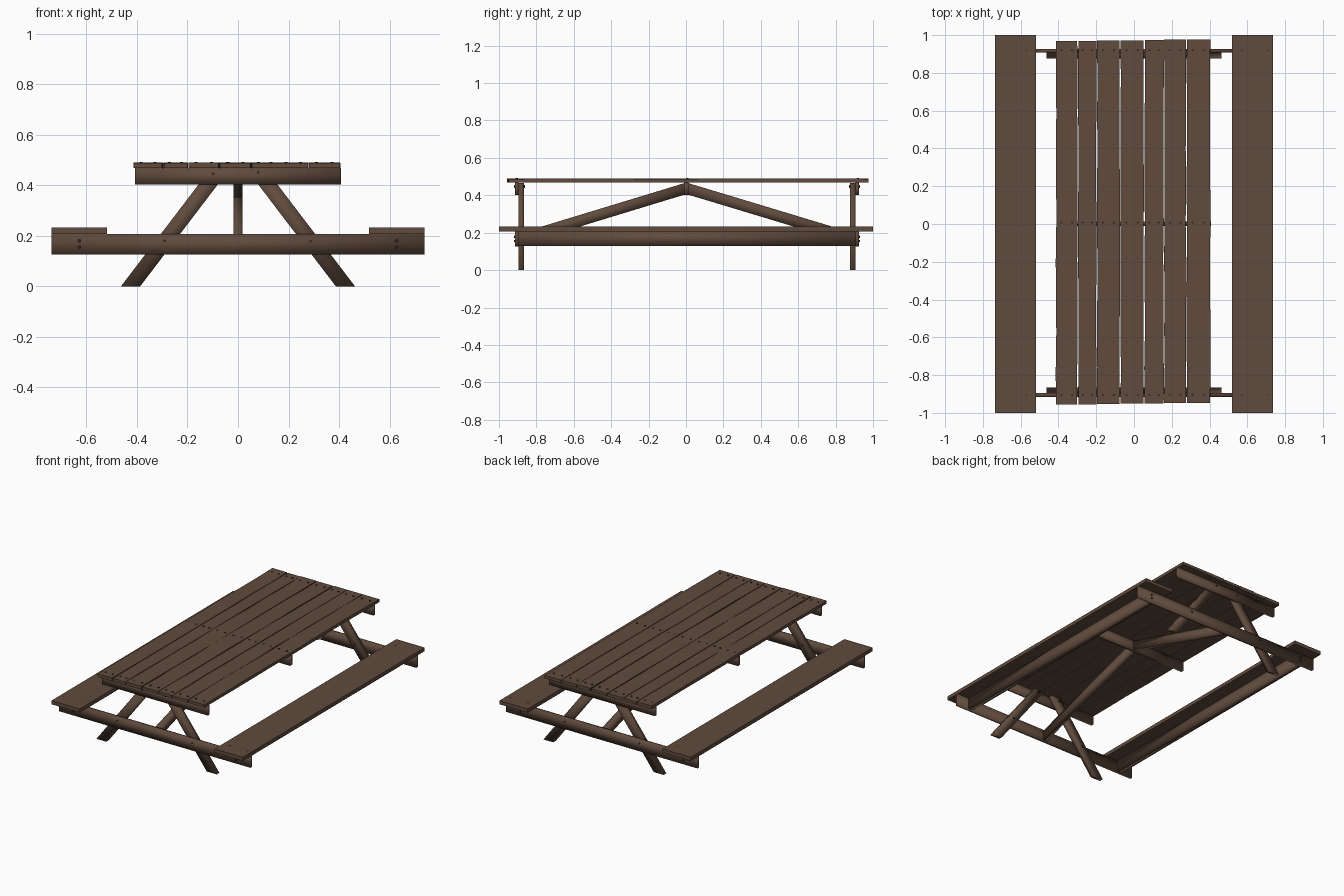
import bpy, bmesh, math, random
from mathutils import Vector, Matrix

if "Cube" in bpy.data.objects:
    bpy.data.objects.remove(bpy.data.objects["Cube"])

random.seed(4)


def material(name, rgb):
    m = bpy.data.materials.new(name)
    m.diffuse_color = (*rgb, 1)
    m.use_nodes = True
    m.node_tree.nodes["Principled BSDF"].inputs["Base Color"].default_value = m.diffuse_color
    return m


WOOD = material("brown_wood", (0.118, 0.070, 0.047))
METAL = material("dark_screw", (0.035, 0.022, 0.016))


def finish(name, bm, mat, smooth=False):
    bmesh.ops.recalc_face_normals(bm, faces=bm.faces)
    for f in bm.faces:
        f.smooth = smooth
    me = bpy.data.meshes.new(name)
    bm.to_mesh(me)
    bm.free()
    me.materials.append(mat)
    ob = bpy.data.objects.new(name, me)
    bpy.context.collection.objects.link(ob)
    return ob


def prism(name, outline, offset, smooth=True):
    """Extrude a flat outline of 3D points along an offset vector."""
    bm = bmesh.new()
    face = bm.faces.new([bm.verts.new(p) for p in outline])
    ext = bmesh.ops.extrude_face_region(bm, geom=[face])
    bmesh.ops.translate(bm, vec=offset,
                        verts=[v for v in ext["geom"] if isinstance(v, bmesh.types.BMVert)])
    return finish(name, bm, WOOD, smooth)


def box(name, x, y, z, smooth=True):
    outline = [(x[0], y[0], z[0]), (x[1], y[0], z[0]), (x[1], y[1], z[0]), (x[0], y[1], z[0])]
    return prism(name, outline, (0, 0, z[1] - z[0]), smooth)


def heads(name, points, axis, radius, depth):
    """Small screw or bolt heads at the given centres."""
    bm = bmesh.new()
    rot = Vector((0, 0, 1)).rotation_difference(Vector(axis)).to_matrix().to_4x4()
    for p in points:
        bmesh.ops.create_cone(bm, cap_ends=True, segments=8, radius1=radius, radius2=radius,
                              depth=depth, matrix=Matrix.Translation(p) @ rot)
    return finish(name, bm, METAL)


# Table top planks, slightly uneven along their length
PLANKS = [(-0.413, -0.299), (-0.295, -0.200), (-0.195, -0.076), (-0.071, 0.051),
          (0.056, 0.156), (0.161, 0.275), (0.280, 0.403)]
for i, (x0, x1) in enumerate(PLANKS):
    y0, y1 = -0.956 + 0.0015 * i, 0.968 + 0.0015 * i
    bm = bmesh.new()
    rings = []
    for k in range(11):
        y = y0 + (y1 - y0) * k / 10
        a, b = x0 + random.uniform(-0.002, 0.002), x1 + random.uniform(-0.002, 0.002)
        t = 0.489 + random.uniform(-0.0015, 0.0015)
        rings.append([bm.verts.new(p) for p in
                      ((a, y, 0.468), (b, y, 0.468), (b, y, t), (a, y, t))])
    for r, s in zip(rings, rings[1:]):
        for j in range(4):
            bm.faces.new((r[j], r[(j + 1) % 4], s[(j + 1) % 4], s[j]))
    bm.faces.new(rings[0])
    bm.faces.new(rings[-1])
    finish(f"table_plank_{i + 1}", bm, WOOD)

# Screws through the planks, two per plank in three rows
heads("plank_screws",
      [(x0 + (x1 - x0) * f, y, 0.4895) for x0, x1 in PLANKS for f in (0.25, 0.75)
       for y in (-0.905, 0.008, 0.920)], (0, 0, 1), 0.006, 0.006)

# Bench seats with a stiffening rail beneath each
for side, s in (("left", -1), ("right", 1)):
    box(f"{side}_seat", sorted((s * 0.519, s * 0.737)), (-1, 1), (0.207, 0.232), False)
    box(f"{side}_seat_rail", (s * 0.628 - 0.016, s * 0.628 + 0.016), (-0.896, 0.906), (0.13, 0.207))
heads("seat_screws", [(s * x, y, 0.2315) for s in (-1, 1) for x in (0.57, 0.71)
                      for y in (-0.905, 0.920)], (0, 0, 1), 0.004, 0.003)

# End frames: table bearer, seat bearer and crossing legs
for end, outer, inner, foot in (("front", -0.915, -0.896, -0.866), ("back", 0.926, 0.907, 0.877)):
    ys = sorted((outer, inner))
    box(f"{end}_table_bearer", (-0.408, 0.408), ys, (0.402, 0.468))
    box(f"{end}_seat_bearer", (-0.737, 0.737), ys, (0.126, 0.206))
    for side, s in (("left", -1), ("right", 1)):
        outline = [(s * 0.463, inner, 0), (s * 0.387, inner, 0),
                   (s * 0.031, inner, 0.467), (s * 0.107, inner, 0.467)]
        prism(f"{end}_{side}_leg", outline, (0, foot - inner, 0))
    # Bolt heads outside, nuts inside the legs
    leg_bolts = [(-0.29, 0.18), (0.287, 0.178), (-0.098, 0.445), (0.08, 0.45)]
    rail_bolts = [(s * 0.628, z) for s in (-1, 1) for z in (0.155, 0.18)]
    heads(f"{end}_bolts", [(x, outer, z) for x, z in leg_bolts + rail_bolts], (0, 1, 0), 0.006, 0.008)
    heads(f"{end}_nuts", [(x, foot, z) for x, z in leg_bolts], (0, 1, 0), 0.006, 0.012)

# Middle bearer under the table top
box("middle_table_bearer", (-0.408, 0.408), (-0.010, 0.014), (0.402, 0.468))

# Diagonal braces from the seat bearers up to the middle bearer
for end, y0, y1 in (("front", -0.896, -0.002), ("back", 0.907, 0.006)):
    outline = [(-0.017, y0, 0.133), (-0.017, y1, 0.405), (-0.017, y1, 0.467), (-0.017, y0, 0.195)]
    prism(f"{end}_brace", outline, (0.034, 0, 0))
